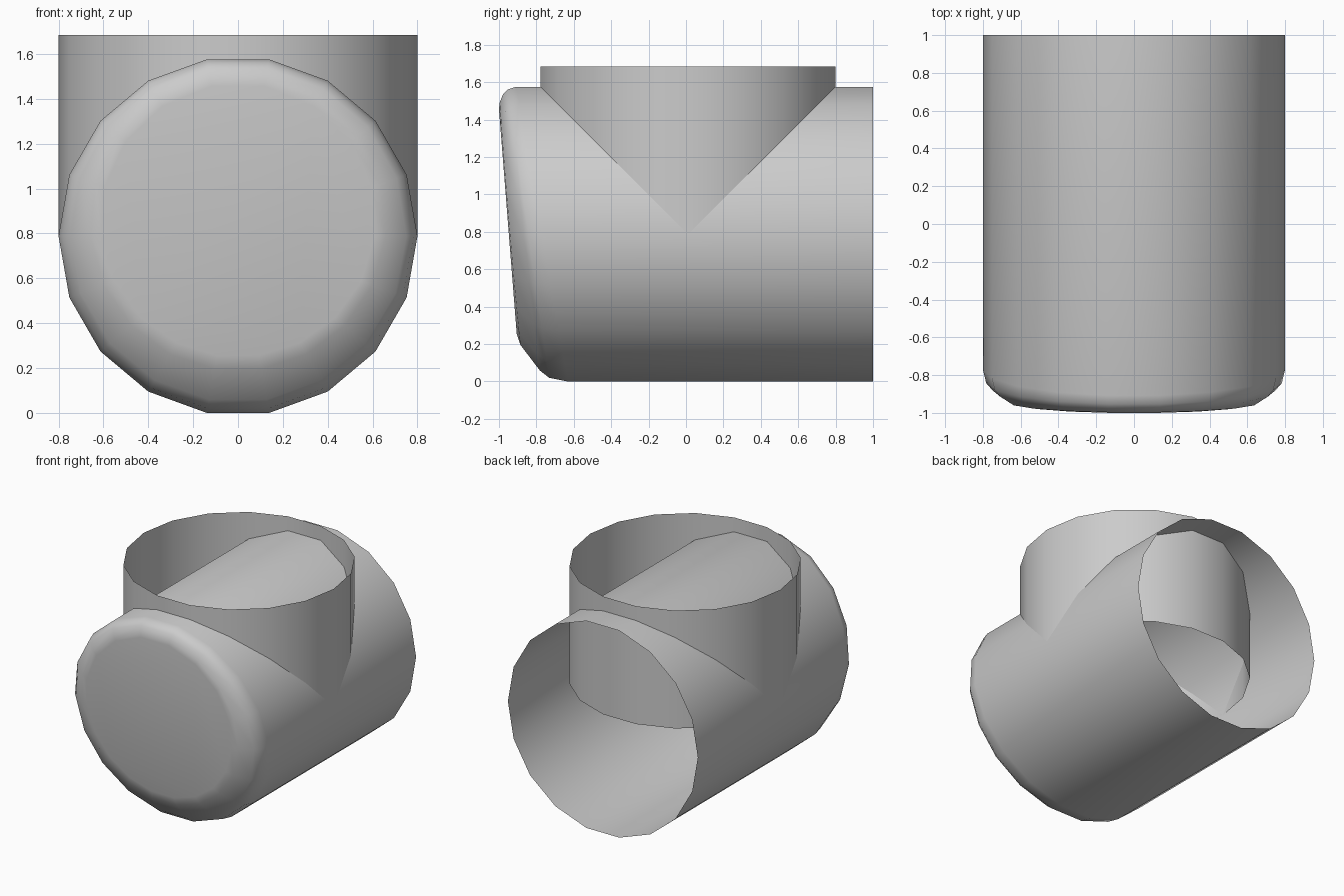
import bpy, bmesh, math

if "Cube" in bpy.data.objects:
    bpy.data.objects.remove(bpy.data.objects["Cube"], do_unlink=True)

SIDES, RADIUS = 18, 0.8
AXIS_Z = RADIUS * math.cos(math.radians(10))
ANGLES = [math.tau * i / SIDES for i in range(SIDES)]

grey = bpy.data.materials.new("plain grey")
grey.use_nodes = True
COLOUR = (0.6, 0.6, 0.6, 1)
grey.diffuse_color = COLOUR
grey.node_tree.nodes["Principled BSDF"].inputs["Base Color"].default_value = COLOUR


def loft(name, rings, cap=False):
    """Join rings of points into an open tube, optionally closing the last ring."""
    bm = bmesh.new()
    loops = [[bm.verts.new(p) for p in ring] for ring in rings]
    for a, b in zip(loops, loops[1:]):
        for i in range(SIDES):
            j = (i + 1) % SIDES
            bm.faces.new((a[i], a[j], b[j], b[i]))
    if cap:
        bm.faces.new(loops[-1])
    mesh = bpy.data.meshes.new(name)
    bm.to_mesh(mesh)
    bm.free()
    mesh.materials.append(grey)
    obj = bpy.data.objects.new(name, mesh)
    bpy.context.collection.objects.link(obj)
    bpy.ops.object.select_all(action="DESELECT")
    obj.select_set(True)
    bpy.context.view_layer.objects.active = obj
    bpy.ops.object.shade_smooth_by_angle(angle=math.radians(35))
    return obj


def body_ring(top, bottom):
    """Ring about the y axis; (y, inset) blends from bottom to top."""
    ring = []
    for a in ANGLES:
        t = (1 + math.sin(a)) / 2
        y, inset = (b + (u - b) * t for u, b in zip(top, bottom))
        r = RADIUS - inset
        ring.append((r * math.cos(a), y, AXIS_Z + r * math.sin(a)))
    return ring


# Horizontal tube: open at the back, rounded and leaning cap at the front
top_profile = [(1, 0), (-.91, 0), (-.955, .015), (-.98, .04), (-.997, .085), (-1, .12)]
low_profile = [(1, 0), (-.63, 0), (-.73, .02), (-.78, .06), (-.885, .2), (-.905, .26)]
rings = [body_ring(t, b) for t, b in zip(top_profile, low_profile)]
# Keep the flat end on one leaning plane
rings[-1] = [(x, -.885 - .079 * z, z) for x, y, z in rings[-1]]
loft("horizontal_tube", rings, cap=True)

# Vertical tube: open at both ends, reaching down to the other tube's axis
loft("vertical_tube", [
    [(RADIUS * math.cos(a), .011 + RADIUS * math.sin(a), z) for a in ANGLES]
    for z in (AXIS_Z, 1.685)])
